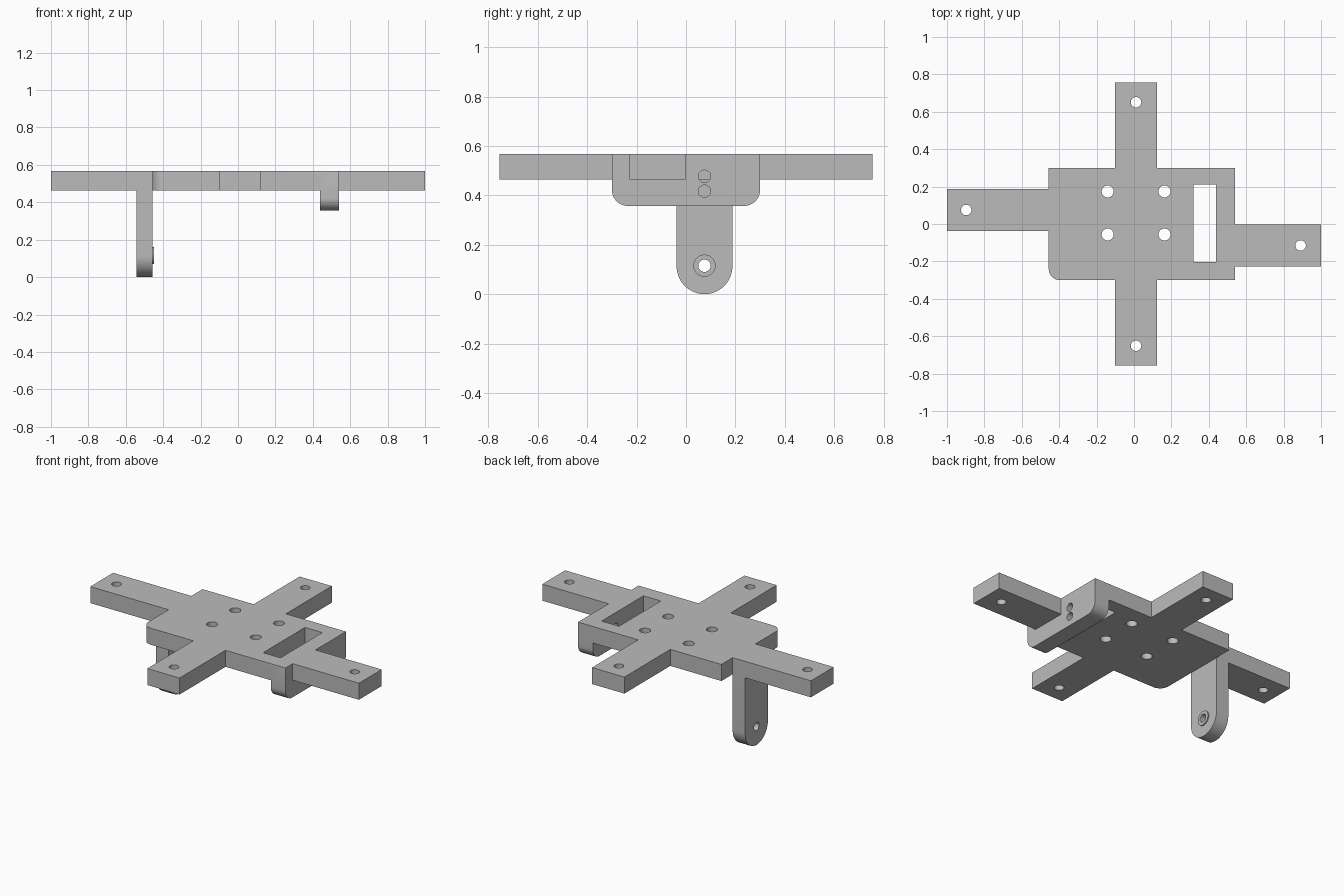
import bpy, bmesh, math
from mathutils import Vector

if "Cube" in bpy.data.objects:
    bpy.data.objects.remove(bpy.data.objects["Cube"], do_unlink=True)

grey = bpy.data.materials.new("plain grey")
grey.use_nodes = True
grey.diffuse_color = (0.5, 0.5, 0.5, 1)
grey.node_tree.nodes["Principled BSDF"].inputs["Base Color"].default_value = (0.5, 0.5, 0.5, 1)


def rounded(corners, steps=12):
    """Outline from (u, v) or (u, v, radius) square corners."""
    out = []
    for i, c in enumerate(corners):
        p = Vector(c[:2])
        if len(c) == 2:
            out.append(p)
            continue
        a = (Vector(corners[i - 1][:2]) - p).normalized() * c[2]
        b = (Vector(corners[(i + 1) % len(corners)][:2]) - p).normalized() * c[2]
        for k in range(steps + 1):
            t = math.pi / 2 * k / steps
            q = p + a * (1 - math.sin(t)) + b * (1 - math.cos(t))
            if not out or (q - out[-1]).length > 1e-5:
                out.append(q)
    return out


def circle(u, v, r, n=32):
    return [Vector((u + r * math.cos(2 * math.pi * k / n),
                    v + r * math.sin(2 * math.pi * k / n))) for k in range(n)]


def rect(u0, u1, v0, v1):
    return [(u0, v0), (u1, v0), (u1, v1), (u0, v1)]


def solid(name, outline, lo, hi, axis="z"):
    """Extrude an xy outline along z, or a yz outline along x."""
    place = (lambda u, v, w: (u, v, w)) if axis == "z" else (lambda u, v, w: (w, u, v))
    bm = bmesh.new()
    base = bm.faces.new([bm.verts.new(place(u, v, lo)) for u, v in outline])
    top = bmesh.ops.extrude_face_region(bm, geom=[base])["geom"]
    bmesh.ops.translate(bm, vec=place(0, 0, hi - lo),
                        verts=[g for g in top if isinstance(g, bmesh.types.BMVert)])
    bmesh.ops.recalc_face_normals(bm, faces=bm.faces)
    mesh = bpy.data.meshes.new(name)
    bm.to_mesh(mesh)
    bm.free()
    mesh.materials.append(grey)
    ob = bpy.data.objects.new(name, mesh)
    bpy.context.collection.objects.link(ob)
    return ob


def combine(target, other, operation):
    mod = target.modifiers.new(operation, "BOOLEAN")
    mod.operation, mod.solver, mod.object = operation, "EXACT", other
    bpy.ops.object.select_all(action="DESELECT")
    bpy.context.view_layer.objects.active = target
    target.select_set(True)
    bpy.ops.object.modifier_apply(modifier=mod.name)
    bpy.data.objects.remove(other, do_unlink=True)


BOTTOM, TOP = 0.464, 0.568
MID_Y = 0.075

# Cross-shaped plate with four arms and one rounded corner
bracket = solid("mounting_bracket", rounded([
    (-0.456, -0.3, 0.06), (-0.101, -0.3), (-0.101, -0.756), (0.123, -0.756),
    (0.123, -0.3), (0.54, -0.3), (0.54, -0.228), (1, -0.228), (1, -0.002),
    (0.54, -0.002), (0.54, 0.3), (0.123, 0.3), (0.123, 0.756), (-0.101, 0.756),
    (-0.101, 0.3), (-0.456, 0.3), (-0.456, 0.188), (-1, 0.188), (-1, -0.038),
    (-0.456, -0.038)]), BOTTOM, TOP)

# Flange hanging below the slot edge
combine(bracket, solid("flange", rounded([
    (-0.3, 0.357, 0.065), (0.3, 0.357, 0.065), (0.3, TOP), (-0.3, TOP)]),
    0.438, 0.54, "x"), "UNION")

# Round-ended leg under one arm, with a thin boss around its hole
combine(bracket, solid("leg", rounded([
    (MID_Y - 0.113, 0, 0.113), (MID_Y + 0.113, 0, 0.113),
    (MID_Y + 0.113, 0.52), (MID_Y - 0.113, 0.52)], 20), -0.543, -0.456, "x"), "UNION")
combine(bracket, solid("boss", circle(MID_Y, 0.115, 0.045), -0.47, -0.449, "x"), "UNION")

# Slot beside the flange
combine(bracket, solid("slot_cutter", rect(0.317, 0.438, -0.203, 0.212), 0.4, 0.7), "DIFFERENCE")

# Vertical holes: four in the middle, one at each arm end
holes = [(x, y, 0.032) for x in (-0.141, 0.163) for y in (-0.056, 0.174)]
holes += [(0.011, 0.651, 0.028), (0.011, -0.651, 0.028),
          (-0.897, MID_Y, 0.028), (0.891, -0.115, 0.028)]
for x, y, r in holes:
    combine(bracket, solid("hole_cutter", circle(x, y, r), 0.4, 0.7), "DIFFERENCE")

# Sideways holes through the flange and the leg
for z, lo, hi in ((0.477, 0.4, 0.6), (0.417, 0.4, 0.6), (0.115, -0.6, -0.4)):
    combine(bracket, solid("hole_cutter", circle(MID_Y, z, 0.025), lo, hi, "x"), "DIFFERENCE")

bpy.ops.object.shade_smooth_by_angle(angle=math.radians(30))
